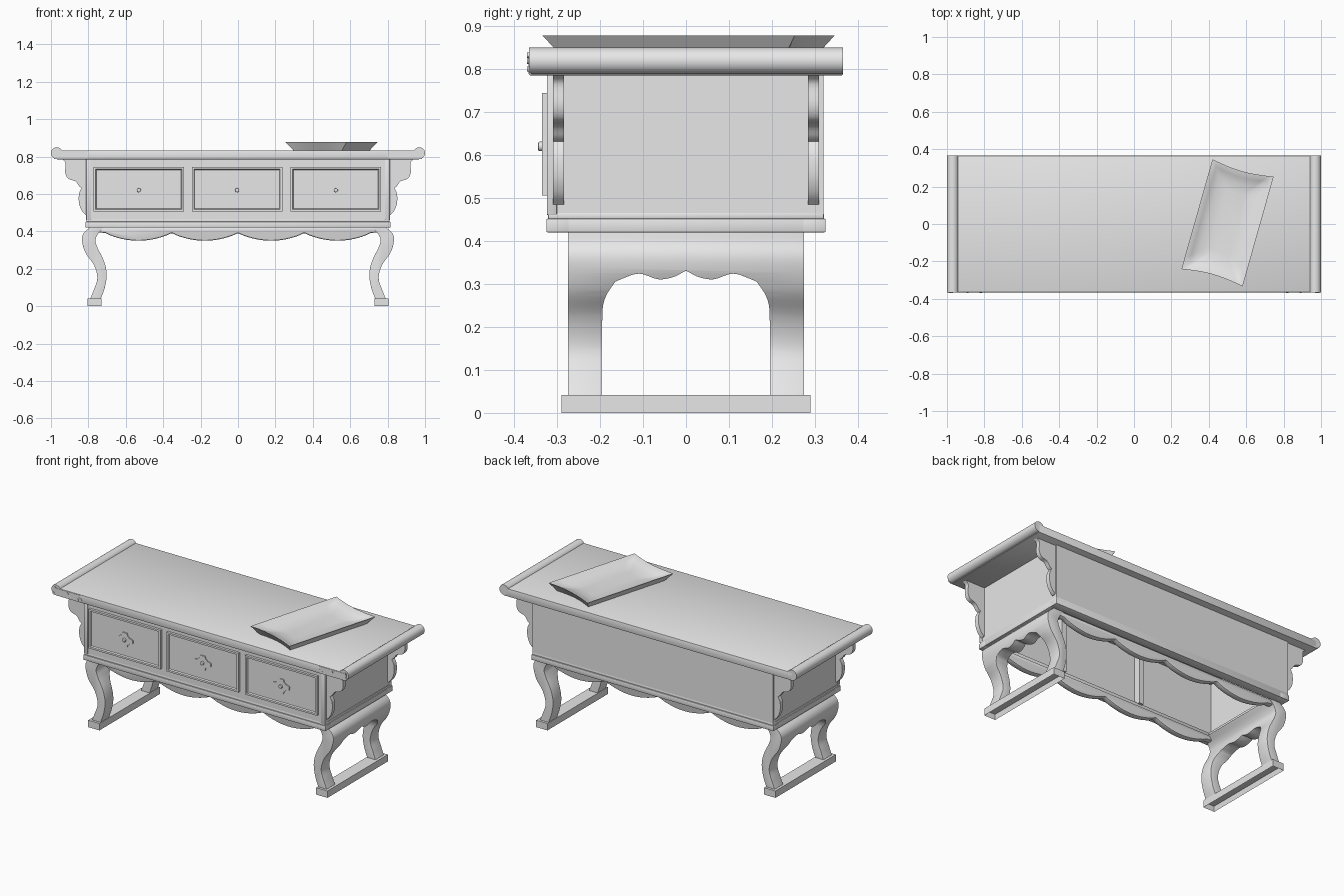
import bpy, bmesh, math
from mathutils import Matrix, Vector

if "Cube" in bpy.data.objects:
    bpy.data.objects.remove(bpy.data.objects["Cube"], do_unlink=True)

grey = bpy.data.materials.new("plain grey")
grey.use_nodes = True
GREY = (0.8, 0.8, 0.8, 1)
grey.diffuse_color = GREY
grey.node_tree.nodes["Principled BSDF"].inputs["Base Color"].default_value = GREY


def finish(name, bm, bevel=0, segments=2, cutter=None):
    """Turn a bmesh into a shaded object, applying its modifiers."""
    bmesh.ops.recalc_face_normals(bm, faces=bm.faces)
    me = bpy.data.meshes.new(name)
    bm.to_mesh(me)
    bm.free()
    me.materials.append(grey)
    ob = bpy.data.objects.new(name, me)
    bpy.context.collection.objects.link(ob)
    bpy.ops.object.select_all(action="DESELECT")
    ob.select_set(True)
    bpy.context.view_layer.objects.active = ob
    if cutter:
        mod = ob.modifiers.new("shape", "BOOLEAN")
        mod.operation, mod.solver, mod.object = "INTERSECT", "EXACT", cutter
        bpy.ops.object.modifier_apply(modifier=mod.name)
    if bevel:
        mod = ob.modifiers.new("soft edges", "BEVEL")
        mod.width, mod.segments = bevel, segments
        mod.limit_method, mod.angle_limit = "ANGLE", math.radians(50)
        bpy.ops.object.modifier_apply(modifier=mod.name)
    bpy.ops.object.shade_smooth_by_angle(angle=math.radians(35))
    return ob


def box(name, lo, hi, bevel=0):
    bm = bmesh.new()
    bmesh.ops.create_cube(bm, size=1)
    for v in bm.verts:
        v.co = [l + (c + 0.5) * (h - l) for c, l, h in zip(v.co, lo, hi)]
    return finish(name, bm, bevel)


def prism(name, pts, axis, a, b, **kw):
    """Extrude a 2D outline along an axis from a to b."""
    bm = bmesh.new()
    put = {"x": lambda u, v, d: (d, u, v), "y": lambda u, v, d: (u, d, v)}[axis]
    face = bm.faces.new([bm.verts.new(put(u, v, a)) for u, v in pts])
    ext = bmesh.ops.extrude_face_region(bm, geom=[face])["geom"]
    shift = Vector(put(0, 0, b - a))
    bmesh.ops.translate(bm, vec=shift, verts=[g for g in ext if isinstance(g, bmesh.types.BMVert)])
    return finish(name, bm, **kw)


def rod(name, centre, radius, depth, sides=24, bevel=0):
    """Cylinder lying along y."""
    bm = bmesh.new()
    m = Matrix.Translation(centre) @ Matrix.Rotation(math.pi / 2, 4, "X")
    bmesh.ops.create_cone(bm, cap_ends=True, segments=sides, radius1=radius,
                          radius2=radius, depth=depth, matrix=m)
    return finish(name, bm, bevel)


def curve(pts, steps=5):
    """Smooth path through the points."""
    p = [Vector(q) for q in pts]
    p = [2 * p[0] - p[1]] + p + [2 * p[-1] - p[-2]]
    out = []
    for a, b, c, d in zip(p, p[1:], p[2:], p[3:]):
        for i in range(steps):
            t = i / steps
            out.append(0.5 * (2 * b + (c - a) * t + (2 * a - 5 * b + 4 * c - d) * t * t
                              + (3 * b - a - 3 * c + d) * t ** 3))
    return [tuple(q) for q in out] + [tuple(p[-2])]


# Tabletop with rolled ends
box("tabletop", (-0.97, -0.365, 0.785), (0.97, 0.365, 0.833), 0.003)
for s, side in ((1, "left"), (-1, "right")):
    rod(side + "_end_roll", (s * 0.969, 0, 0.819), 0.031, 0.73)

# Hollow case, open underneath
box("case_front", (-0.81, -0.32, 0.46), (0.81, -0.3, 0.786))
box("case_back", (-0.81, 0.3, 0.46), (0.81, 0.32, 0.786))
for s, side in ((1, "left"), (-1, "right")):
    x0, x1 = sorted((s * 0.79, s * 0.808))
    box(side + "_case_end", (x0, -0.305, 0.46), (x1, 0.305, 0.786))
    x0, x1 = sorted((s * 0.255, s * 0.285))
    box(side + "_drawer_divider", (x0, -0.302, 0.46), (x1, -0.26, 0.786))
    x0, x1 = sorted((s * 0.785, s * 0.812))
    box(side + "_corner_post", (x0, -0.324, 0.46), (x1, -0.3, 0.786), 0.003)

# Base moulding around the case
for s, end in ((-1, "front"), (1, "back")):
    y0, y1 = sorted((s * 0.27, s * 0.325))
    box(end + "_moulding", (-0.815, y0, 0.42), (0.815, y1, 0.452), 0.003)
    box(end + "_moulding_lip", (-0.81, y0 + 0.004, 0.45), (0.81, y1 - 0.004, 0.466), 0.004)
for s, side in ((1, "left"), (-1, "right")):
    x0, x1 = sorted((s * 0.75, s * 0.815))
    box(side + "_moulding", (x0, -0.325, 0.42), (x1, 0.325, 0.452), 0.003)
    box(side + "_moulding_lip", (x0 + 0.004, -0.32, 0.45), (x1 - 0.004, 0.32, 0.466), 0.004)

# Drawers with recessed panels, lobed plates and knobs
for cx, place in ((-0.53, "right"), (-0.005, "middle"), (0.523, "left")):
    bm = bmesh.new()
    m = Matrix.Translation((cx, -0.322, 0.625)) @ Matrix.Diagonal((0.484, 0.026, 0.238, 1))
    bmesh.ops.create_cube(bm, size=1, matrix=m)
    bm.normal_update()
    front = [f for f in bm.faces if f.normal.y < -0.9]
    for thick, depth in ((0.006, 0), (0.01, 0), (0.006, -0.008)):
        bmesh.ops.inset_individual(bm, faces=front, thickness=thick, depth=depth)
    finish(place + "_drawer", bm)
    lobes = []
    for i in range(48):
        t = i * math.tau / 48
        r = 0.047 + 0.01 * math.cos(4 * t) - 0.003 * math.cos(12 * t)
        lobes.append((cx + r * math.cos(t), 0.62 + 0.8 * r * math.sin(t)))
    prism(place + "_handle_plate", lobes, "y", -0.333, -0.326)
    rod(place + "_knob", (cx, -0.336, 0.62), 0.011, 0.016, 16, 0.003)

# Scrolled brackets beneath the overhang
scroll = curve([(0.94, 0.786), (0.922, 0.765), (0.924, 0.715), (0.908, 0.682),
                (0.87, 0.668), (0.848, 0.64)], 4)
scroll += curve([(0.836, 0.632), (0.85, 0.6), (0.85, 0.55), (0.835, 0.51), (0.812, 0.485)], 4)
scroll += [(0.8, 0.485), (0.8, 0.786)]
for s, side in ((1, "left"), (-1, "right")):
    for y0, y1, end in ((-0.31, -0.284, "front"), (0.284, 0.31, "back")):
        prism(f"{end}_{side}_bracket", [(s * x, z) for x, z in scroll], "y", y0, y1)

# Leg frames: curved leg outline trimmed by a scalloped arch
outer = curve([(0.79, 0.422), (0.825, 0.39), (0.834, 0.35), (0.815, 0.285),
               (0.77, 0.22), (0.752, 0.15), (0.77, 0.09), (0.792, 0.035)])
inner = curve([(0.735, 0.035), (0.712, 0.1), (0.702, 0.17), (0.716, 0.24),
               (0.75, 0.31), (0.762, 0.35), (0.75, 0.385), (0.72, 0.422)])
half_arch = curve([(0.195, 0.03), (0.195, 0.21), (0.189, 0.265), (0.165, 0.305)])
half_arch += curve([(0.155, 0.31), (0.11, 0.324), (0.065, 0.311), (0.03, 0.316), (0, 0.331)])[1:]
arch = [(0.275, 0.43), (0.275, 0.03)] + half_arch
arch += [(-y, z) for y, z in reversed(half_arch[:-1])] + [(-0.275, 0.03), (-0.275, 0.43)]
for s, side in ((1, "left"), (-1, "right")):
    cutter = prism("arch_cutter", arch, "x", s * 0.5, s * 1.0)
    cutter.hide_render = True
    prism(side + "_leg_frame", [(s * x, z) for x, z in outer + inner], "y", -0.3, 0.3,
          cutter=cutter, bevel=0.01, segments=3)
    bpy.data.objects.remove(cutter, do_unlink=True)
    # Foot rail, hollow below
    bm = bmesh.new()
    m = Matrix.Translation((s * 0.767, 0, 0.021)) @ Matrix.Diagonal((0.076, 0.58, 0.042, 1))
    bmesh.ops.create_cube(bm, size=1, matrix=m)
    bm.normal_update()
    under = [f for f in bm.faces if f.normal.z < -0.9]
    bmesh.ops.inset_individual(bm, faces=under, thickness=0.008)
    bmesh.ops.translate(bm, vec=(0, 0, 0.03), verts=under[0].verts)
    finish(side + "_foot_rail", bm)

# Scalloped front and back aprons
wave = [(0.77, 0.422), (0.77, 0.395)]
for i in range(61):
    x = 0.71 - 1.42 * i / 60
    wave.append((x, 0.392 - 0.042 * abs(math.sin(math.pi * x / 0.355)) ** 0.8))
wave += [(-0.77, 0.395), (-0.77, 0.422)]
prism("front_apron", wave, "y", -0.272, -0.235, bevel=0.008)
prism("back_apron", wave, "y", 0.235, 0.272, bevel=0.008)

# Corner fittings with studs on the front edge
for s, side in ((1, "left"), (-1, "right")):
    tip = [(0.985, 0.788), (0.985, 0.83), (0.8, 0.83), (0.815, 0.815), (0.792, 0.806), (0.81, 0.788)]
    prism(side + "_corner_fitting", [(s * x, z) for x, z in tip], "y", -0.367, -0.36)
    for x, z in ((0.975, 0.832), (0.985, 0.8), (0.89, 0.818), (0.82, 0.8)):
        rod(side + "_stud", (s * x, -0.366, z), 0.006, 0.007, 12)

# Dished rectangular tray, turned on the tabletop
bm = bmesh.new()
turn = Matrix.Translation((0.5, 0.006, 0)) @ Matrix.Rotation(math.radians(-15.8), 4, "Z")
rings = []
N = 10
for hx, hy, z in ((0.135, 0.272, 0.833), (0.17, 0.305, 0.878), (0.165, 0.3, 0.878),
                  (0.14, 0.27, 0.863), (0.11, 0.235, 0.851), (0.06, 0.18, 0.846)):
    corners = [(-hx, -hy), (hx, -hy), (hx, hy), (-hx, hy)]
    ring = []
    for k in range(4):
        a, b = Vector(corners[k]), Vector(corners[(k + 1) % 4])
        for i in range(N):
            p = a.lerp(b, i / N)
            pinch = 0.018 * math.sin(math.pi * i / N) if k % 2 == 0 else 0
            p.y -= math.copysign(pinch, p.y)
            ring.append(bm.verts.new(turn @ Vector((p.x, p.y, z))))
    rings.append(ring)
for lower, upper in zip(rings, rings[1:]):
    for i in range(4 * N):
        j = (i + 1) % (4 * N)
        bm.faces.new((lower[i], lower[j], upper[j], upper[i]))
bm.faces.new(rings[0])
bm.faces.new(rings[-1])
finish("tray", bm)
